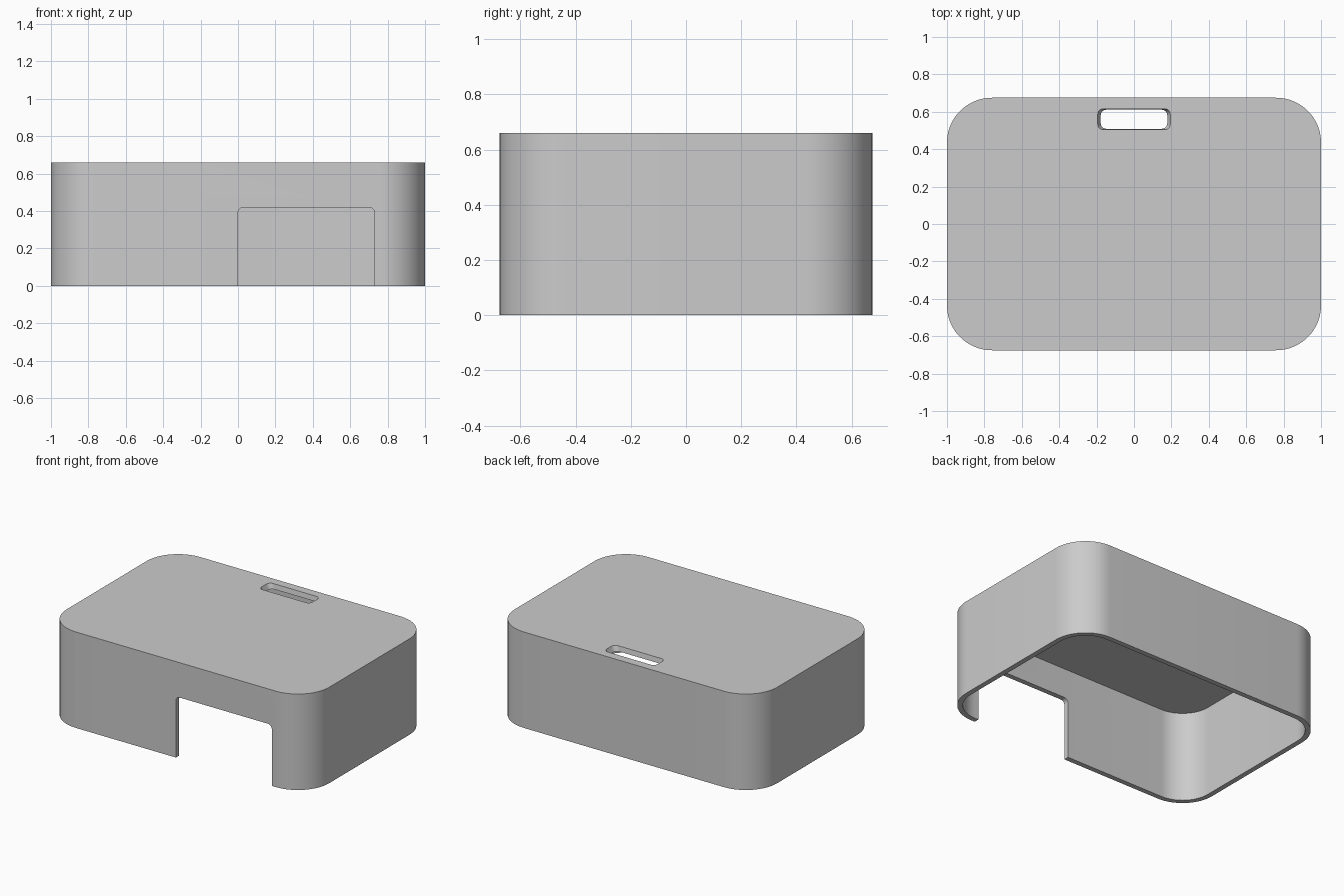
import bpy, bmesh
from math import sin, cos, pi, radians
from mathutils import Matrix

cube = bpy.data.objects.get("Cube")
if cube:
    bpy.data.objects.remove(cube, do_unlink=True)

WALL = 0.035
HEIGHT = 0.66

grey = bpy.data.materials.new("plain_grey")
grey.use_nodes = True
colour = (0.6, 0.6, 0.6, 1)
grey.diffuse_color = colour
grey.node_tree.nodes["Principled BSDF"].inputs["Base Color"].default_value = colour


def rounded_rect(half_x, half_y, radius, steps):
    """Outline of a rectangle with rounded corners, counter-clockwise."""
    points = []
    for quarter, (sx, sy) in enumerate([(1, 1), (-1, 1), (-1, -1), (1, -1)]):
        for i in range(steps + 1):
            a = (quarter + i / steps) * pi / 2
            points.append((sx * (half_x - radius) + radius * cos(a),
                           sy * (half_y - radius) + radius * sin(a)))
    return points


def loft(name, sections, matrix=Matrix()):
    """Closed solid through a stack of (outline, height) sections."""
    bm = bmesh.new()
    rings = [[bm.verts.new((x, y, z)) for x, y in outline] for outline, z in sections]
    bm.faces.new(rings[0][::-1])
    bm.faces.new(rings[-1])
    for low, high in zip(rings, rings[1:]):
        for i in range(len(low)):
            j = (i + 1) % len(low)
            bm.faces.new((low[i], low[j], high[j], high[i]))
    bm.transform(matrix)
    bmesh.ops.recalc_face_normals(bm, faces=bm.faces)
    mesh = bpy.data.meshes.new(name)
    bm.to_mesh(mesh)
    bm.free()
    mesh.materials.append(grey)
    obj = bpy.data.objects.new(name, mesh)
    bpy.context.collection.objects.link(obj)
    return obj


# Outer body
cover = loft("box_cover", [(rounded_rect(1, 0.675, 0.24, 16), 0),
                           (rounded_rect(1, 0.675, 0.24, 16), HEIGHT)])

# Hollow inside, open at the bottom
inside = rounded_rect(1 - WALL, 0.675 - WALL, 0.24 - WALL, 16)
hollow = loft("hollow_cutter", [(inside, -0.1), (inside, HEIGHT - WALL)])

# Doorway in the front wall, with rounded upper corners
door = rounded_rect(0.365, 0.42, 0.03, 6)
doorway = loft("doorway_cutter", [(door, -0.2), (door, 0.2)],
               Matrix.Translation((0.365, -0.675, 0)) @ Matrix.Rotation(pi / 2, 4, 'X'))

# Slot in the top, slightly narrower underneath
slot_low = rounded_rect(0.178, 0.051, 0.03, 6)
slot_high = rounded_rect(0.194, 0.056, 0.03, 6)
slot = loft("slot_cutter", [(slot_low, HEIGHT - 0.1), (slot_low, HEIGHT - WALL),
                            (slot_high, HEIGHT), (slot_high, HEIGHT + 0.1)],
            Matrix.Translation((0, 0.56, 0)))

# Cut the shell and discard the cutters
bpy.ops.object.select_all(action='DESELECT')
bpy.context.view_layer.objects.active = cover
cover.select_set(True)
for cutter in (hollow, doorway, slot):
    cutter.hide_render = True
    cut = cover.modifiers.new(cutter.name, 'BOOLEAN')
    cut.operation = 'DIFFERENCE'
    cut.solver = 'EXACT'
    cut.object = cutter
    bpy.ops.object.modifier_apply(modifier=cut.name)
    bpy.data.objects.remove(cutter, do_unlink=True)

bpy.ops.object.shade_smooth_by_angle(angle=radians(30))
